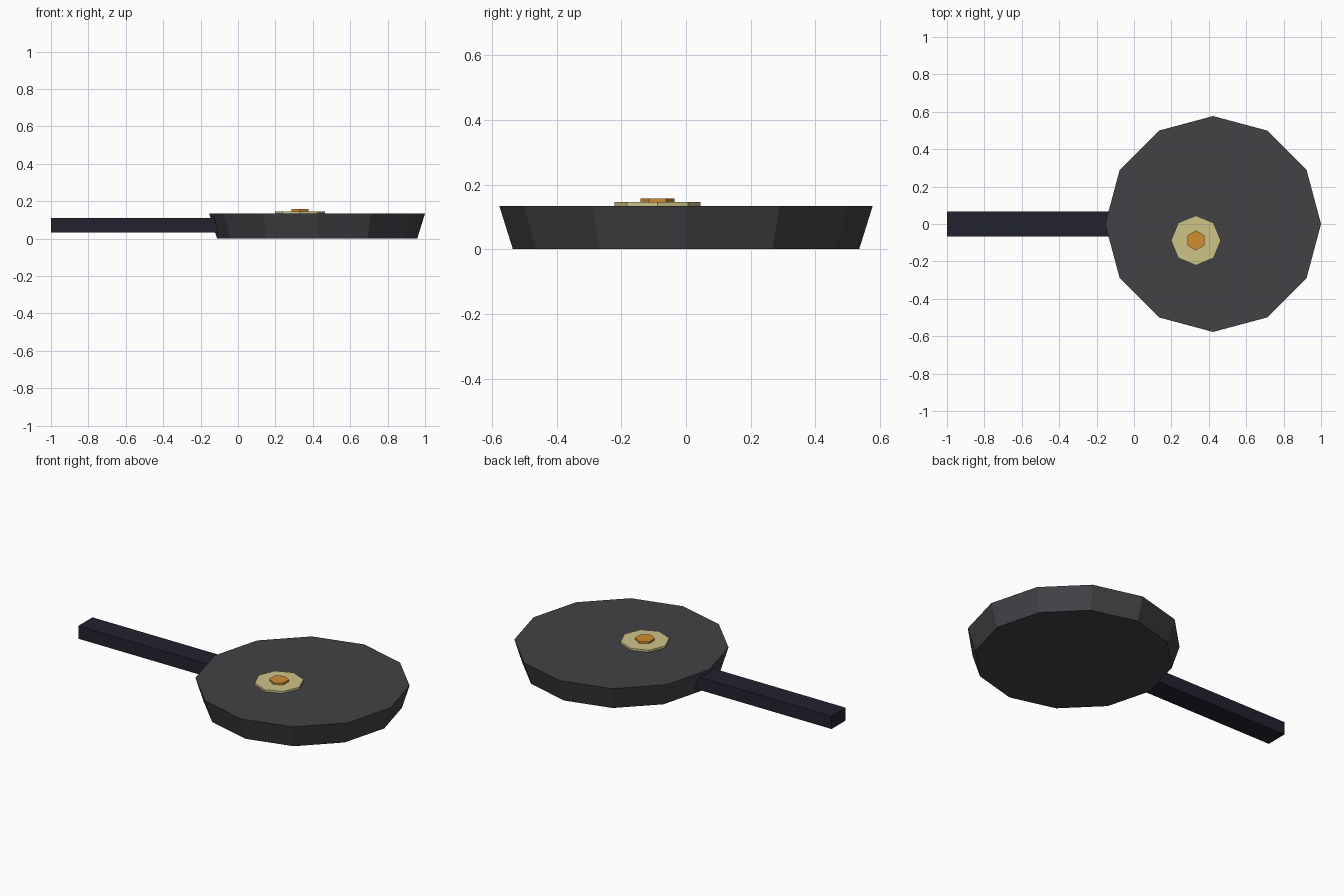
import bpy
import math

if "Cube" in bpy.data.objects:
    bpy.data.objects.remove(bpy.data.objects["Cube"])


def material(name, rgb):
    m = bpy.data.materials.new(name)
    m.diffuse_color = (*rgb, 1.0)
    m.use_nodes = True
    m.node_tree.nodes["Principled BSDF"].inputs["Base Color"].default_value = m.diffuse_color
    return m


def tapered_prism(name, sides, r_bottom, r_top, center, z0, z1, mat, turn=0.0):
    """Flat-sided solid standing between z0 and z1."""
    bpy.ops.mesh.primitive_cone_add(vertices=sides, radius1=r_bottom, radius2=r_top,
                                    depth=z1 - z0,
                                    location=(*center, (z0 + z1) / 2),
                                    rotation=(0, 0, math.radians(turn)))
    ob = bpy.context.object
    ob.name = name
    ob.data.materials.append(mat)
    return ob


def box(name, x, y, z, mat):
    """Box given by its (min, max) range on each axis."""
    bpy.ops.mesh.primitive_cube_add(size=1, location=[sum(r) / 2 for r in (x, y, z)])
    ob = bpy.context.object
    ob.name = name
    ob.scale = [r[1] - r[0] for r in (x, y, z)]
    bpy.ops.object.transform_apply(location=False, rotation=False, scale=True)
    ob.data.materials.append(mat)
    return ob


iron = material("dark iron", (0.055, 0.053, 0.060))
grip = material("navy black", (0.016, 0.016, 0.030))
cream = material("cream", (0.62, 0.55, 0.25))
orange = material("yolk orange", (0.64, 0.27, 0.03))

# Twelve-sided pan flaring outward to the rim
tapered_prism("pan", 12, 0.535, 0.577, (0.423, 0), 0.0, 0.134, iron)

# Straight handle running into the pan wall
box("handle", (-1.0, -0.10), (-0.066, 0.066), (0.033, 0.109), grip)

# Fried egg: octagonal white with hexagonal yolk
egg = (0.331, -0.088)
tapered_prism("egg_white", 8, 0.133, 0.133, egg, 0.132, 0.146, cream)
tapered_prism("egg_yolk", 6, 0.053, 0.053, egg, 0.144, 0.157, orange)
